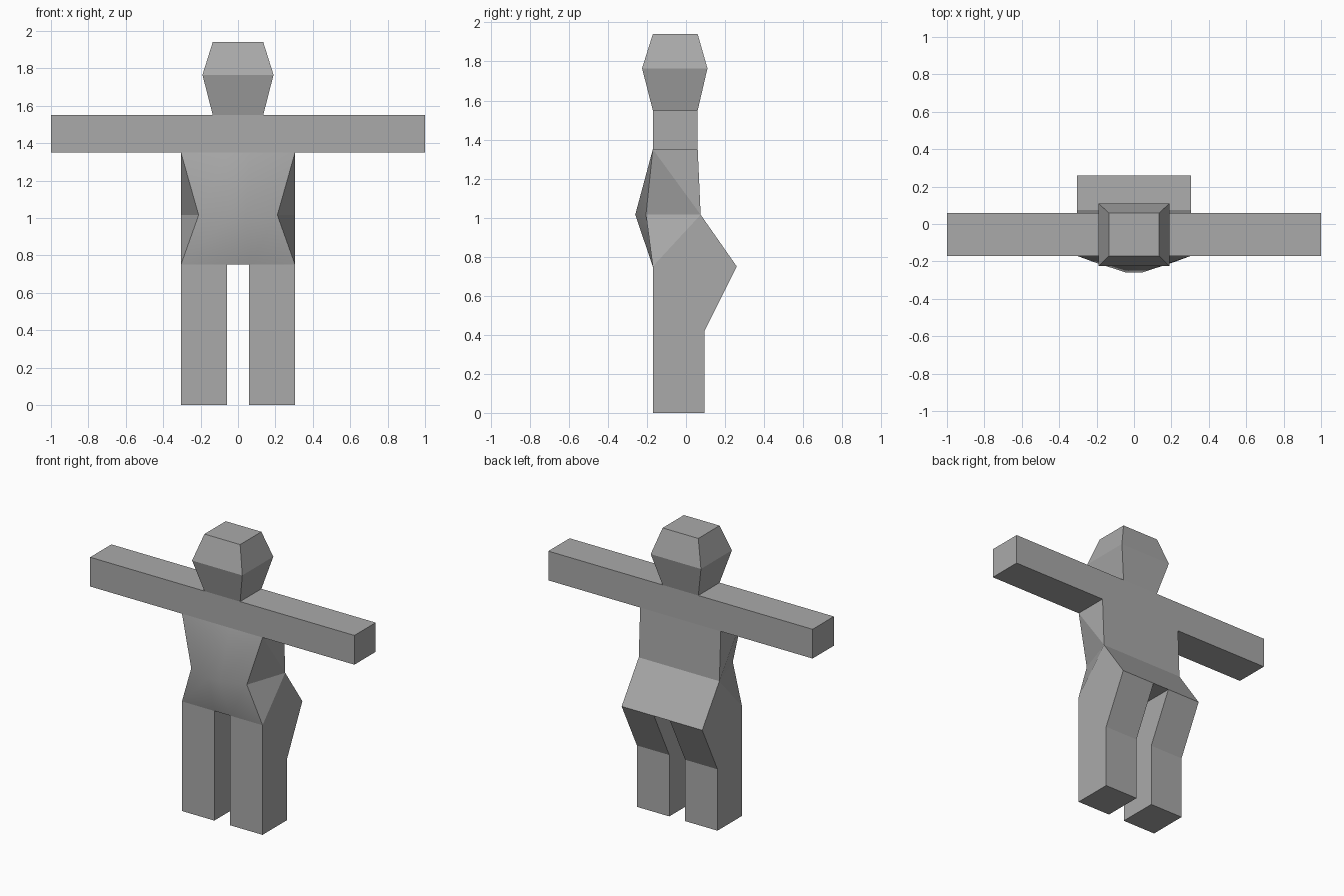
import bpy, bmesh

if "Cube" in bpy.data.objects:
    bpy.data.objects.remove(bpy.data.objects["Cube"])

grey = bpy.data.materials.new("plain grey")
grey.diffuse_color = (0.4, 0.4, 0.4, 1)
grey.use_nodes = True
grey.node_tree.nodes["Principled BSDF"].inputs["Base Color"].default_value = grey.diffuse_color


def finish(name, bm):
    bmesh.ops.recalc_face_normals(bm, faces=bm.faces[:])
    mesh = bpy.data.meshes.new(name)
    bm.to_mesh(mesh)
    bm.free()
    mesh.materials.append(grey)
    obj = bpy.data.objects.new(name, mesh)
    bpy.context.collection.objects.link(obj)
    return obj


def rect(hx, y0, y1, z):
    return [(-hx, y0, z), (hx, y0, z), (hx, y1, z), (-hx, y1, z)]


def loft(bm, rings):
    """Skin a stack of closed rings with quads; returns the vertex rings."""
    vr = [[bm.verts.new(p) for p in r] for r in rings]
    n = len(vr[0])
    for a, b in zip(vr, vr[1:]):
        for i in range(n):
            j = (i + 1) % n
            bm.faces.new((a[i], a[j], b[j], b[i]))
    return vr


# Head: square section, widest in the middle
bm = bmesh.new()
v = loft(bm, [rect(0.135, -0.17, 0.06, 1.55),
              rect(0.19, -0.225, 0.11, 1.765),
              rect(0.135, -0.17, 0.06, 1.94)])
bm.faces.new(v[0])
bm.faces.new(v[-1])
finish("head", bm)

# Arms and shoulders: one straight bar
bm = bmesh.new()
v = loft(bm, [rect(1.0, -0.17, 0.06, 1.35), rect(1.0, -0.17, 0.06, 1.55)])
bm.faces.new(v[0])
bm.faces.new(v[-1])
finish("arms_and_shoulders", bm)


# Torso: four points across the belly, two across the back
def torso_ring(z, back, front_outer, front_inner, scale):
    return [(-0.305 * scale, front_outer, z), (-0.06 * scale, front_inner, z),
            (0.06 * scale, front_inner, z), (0.305 * scale, front_outer, z),
            (0.305, back, z), (-0.305, back, z)]


bm = bmesh.new()
low, mid, top = loft(bm, [torso_ring(0.75, 0.26, -0.17, -0.17, 1),
                          torso_ring(1.015, 0.075, -0.205, -0.26, 0.69),
                          torso_ring(1.35, 0.06, -0.17, -0.17, 1)])
# The flanks fold from the front corners to the waist at the back
for end in (low, top):
    for front, back in ((0, 5), (3, 4)):
        bmesh.ops.connect_verts(bm, verts=[end[front], mid[back]])
# Smooth belly between flat neighbours
belly = set(low[:4] + mid[:4] + top[:4])
for f in bm.faces:
    f.smooth = all(vert in belly for vert in f.verts)
bm.faces.new(low)
bm.faces.new(top)
finish("torso", bm)

# Legs: side profile extruded across, mirrored for the other side
profile = [(-0.17, 0), (0.095, 0), (0.095, 0.42), (0.26, 0.75), (-0.17, 0.75)]
for side, name in ((-1, "left_leg"), (1, "right_leg")):
    bm = bmesh.new()
    v = loft(bm, [[(side * x, y, z) for y, z in profile] for x in (0.06, 0.305)])
    bm.faces.new(v[0])
    bm.faces.new(v[-1])
    finish(name, bm)
